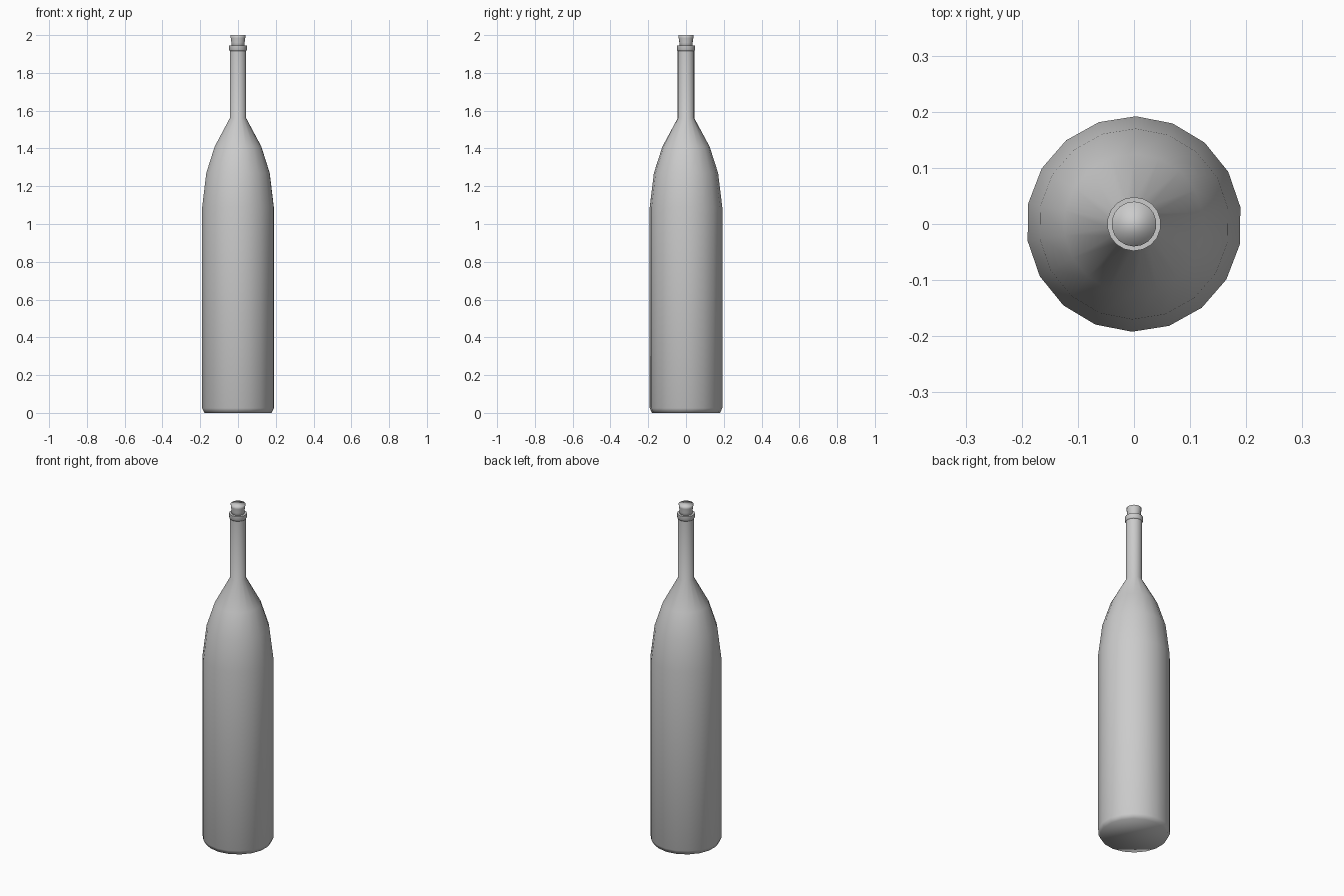
import bpy
import bmesh
from math import cos, sin, pi, radians

SIDES = 18
TURN = radians(9)

cube = bpy.data.objects.get("Cube")
if cube:
    bpy.data.objects.remove(cube, do_unlink=True)

grey = bpy.data.materials.new("plain grey")
grey.use_nodes = True
grey.diffuse_color = (0.6, 0.6, 0.6, 1)
grey.node_tree.nodes["Principled BSDF"].inputs["Base Color"].default_value = grey.diffuse_color


def lathe(name, profile, smooth_angle):
    """Turn a (radius, height) profile into a capped solid."""
    bm = bmesh.new()
    rings = [[bm.verts.new((r * cos(TURN + 2 * pi * i / SIDES),
                            r * sin(TURN + 2 * pi * i / SIDES), z))
              for i in range(SIDES)] for r, z in profile]
    for low, high in zip(rings, rings[1:]):
        for i in range(SIDES):
            j = (i + 1) % SIDES
            bm.faces.new((low[i], low[j], high[j], high[i]))
    bm.faces.new(rings[0][::-1])
    bm.faces.new(rings[-1])
    mesh = bpy.data.meshes.new(name)
    bm.to_mesh(mesh)
    bm.free()
    mesh.materials.append(grey)
    obj = bpy.data.objects.new(name, mesh)
    bpy.context.collection.objects.link(obj)
    bpy.ops.object.select_all(action="DESELECT")
    obj.select_set(True)
    bpy.context.view_layer.objects.active = obj
    bpy.ops.object.shade_smooth_by_angle(angle=radians(smooth_angle))
    return obj


# Body, shoulder and neck in one turned shape
lathe("bottle_body", [(0.18, 0), (0.192, 0.025), (0.192, 1.09), (0.17, 1.27),
                      (0.125, 1.41), (0.044, 1.56), (0.044, 1.93)], 75)

# Raised ring around the mouth
lathe("neck_lip", [(0.044, 1.915), (0.048, 1.922), (0.048, 1.945)], 75)

# Stopper, flaring towards its top
lathe("cork", [(0.034, 1.93), (0.035, 1.96), (0.039, 1.985), (0.04, 2.0)], 120)
